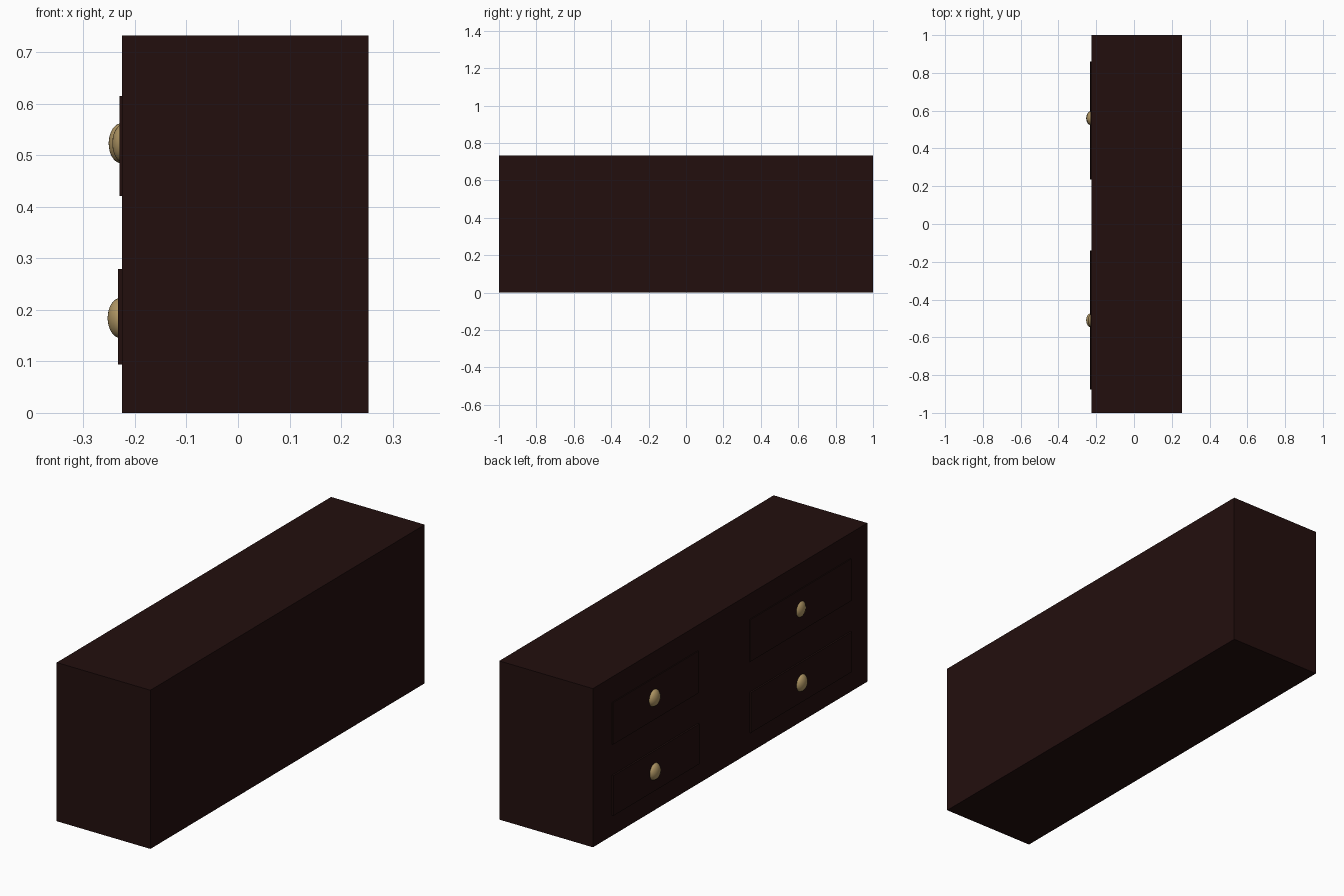
import bpy
import math

if "Cube" in bpy.data.objects:
    bpy.data.objects.remove(bpy.data.objects["Cube"])


def material(name, rgb):
    m = bpy.data.materials.new(name)
    m.diffuse_color = (*rgb, 1)
    m.use_nodes = True
    m.node_tree.nodes["Principled BSDF"].inputs["Base Color"].default_value = m.diffuse_color
    return m


WOOD = material("dark_brown_wood", (0.0165, 0.0046, 0.0043))
BRASS = material("aged_brass", (0.44, 0.31, 0.13))


def box(name, x0, x1, y0, y1, z0, z1):
    bpy.ops.mesh.primitive_cube_add(size=1, location=((x0 + x1) / 2, (y0 + y1) / 2, (z0 + z1) / 2))
    ob = bpy.context.object
    ob.name = name
    ob.scale = (x1 - x0, y1 - y0, z1 - z0)
    bpy.ops.object.transform_apply(location=False, rotation=False, scale=True)
    ob.data.materials.append(WOOD)


def knob(name, tip, y, z):
    # flattened round knob half sunk into the drawer front
    depth, centre = 0.025, tip + 0.025
    bpy.ops.mesh.primitive_uv_sphere_add(segments=32, ring_count=16, radius=1,
                                         location=(centre, y, z), rotation=(0, math.pi / 2, 0))
    ob = bpy.context.object
    ob.name = name
    ob.scale = (0.039, 0.037, depth)
    bpy.ops.object.transform_apply(location=False, rotation=True, scale=True)
    ob.data.materials.append(BRASS)
    bpy.ops.object.shade_smooth_by_angle()


# cabinet body
box("cabinet_body", -0.225, 0.253, -1, 1, 0, 0.732)

# drawer fronts and knobs: two columns of two
columns = [("left", 0.235, 0.86, 0.56), ("right", -0.877, -0.14, -0.51)]
rows = [("upper", -0.2295, 0.421, 0.615, 0.523), ("lower", -0.2325, 0.094, 0.279, 0.184)]
tips = {("left", "upper"): -0.251, ("right", "upper"): -0.244,
        ("left", "lower"): -0.253, ("right", "lower"): -0.253}
for col, y0, y1, ky in columns:
    for row, x, z0, z1, kz in rows:
        box(f"{row}_{col}_drawer_front", x, -0.215, y0, y1, z0, z1)
        knob(f"{row}_{col}_knob", tips[col, row], ky, kz)
